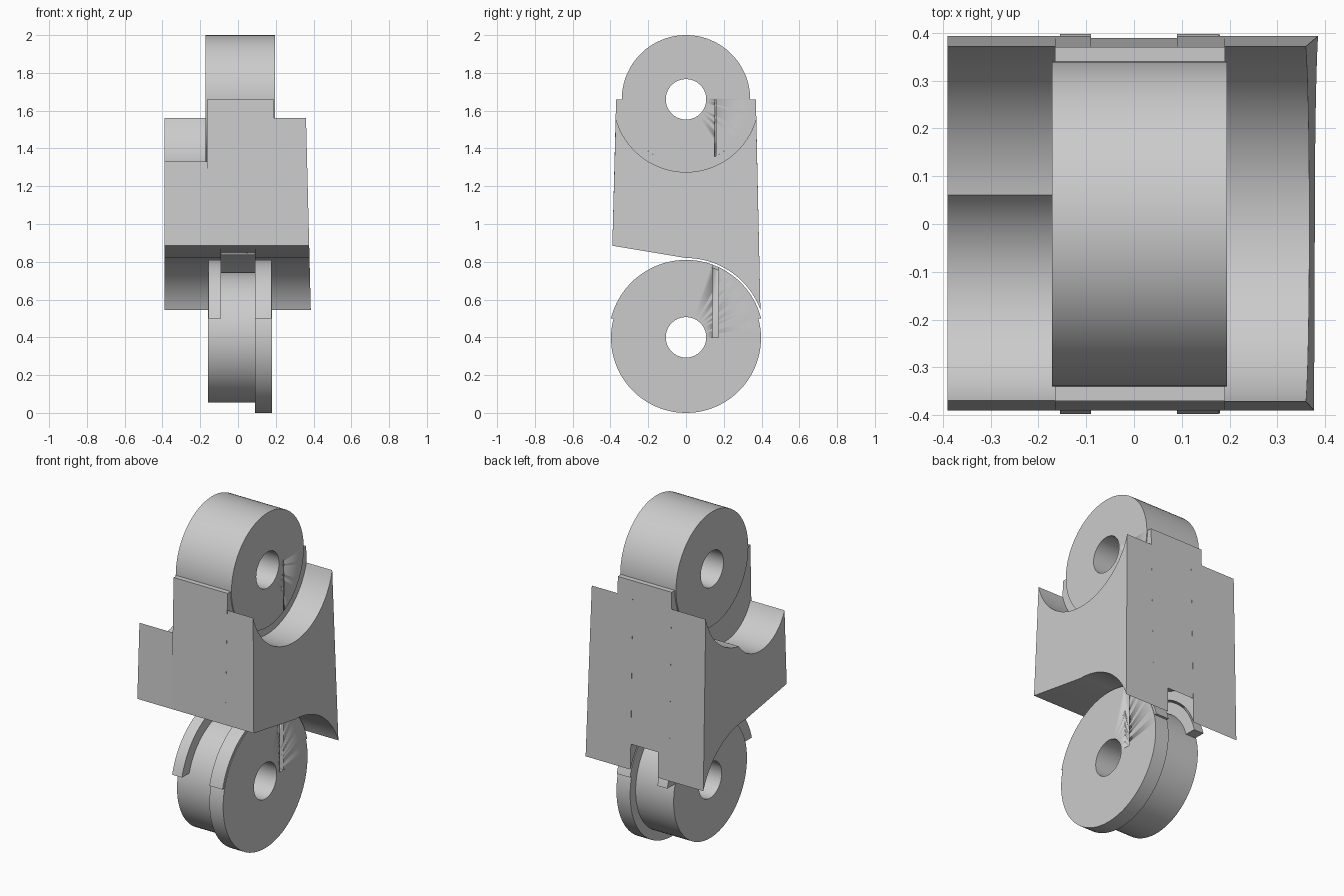
import bpy, bmesh
from math import cos, sin, radians

cube = bpy.data.objects.get("Cube")
if cube:
    bpy.data.objects.remove(cube, do_unlink=True)

grey = bpy.data.materials.new("light_grey")
grey.use_nodes = True
color = (0.6, 0.6, 0.6, 1)
grey.diffuse_color = color
grey.node_tree.nodes["Principled BSDF"].inputs["Base Color"].default_value = color


def arc(y, z, r, a0, a1, n=40):
    """Points on a circle in the side plane, angles in degrees."""
    angles = [radians(a0 + (a1 - a0) * i / n) for i in range(n + 1)]
    return [(y + r * cos(a), z + r * sin(a)) for a in angles]


def circle(z, r):
    return arc(0, z, r, 0, 360, 96)[:-1]


def slab(name, outline, x0, x1, hole=None, taper=0.0):
    """Extrude a side profile along x; taper leans the outer end with height."""
    bm = bmesh.new()
    edges = []
    for loop in (outline, hole or []):
        vs = [bm.verts.new((x0, y, z)) for y, z in loop]
        edges += [bm.edges.new((vs[i - 1], vs[i])) for i in range(len(vs))]
    bmesh.ops.triangle_fill(bm, edges=edges, use_beauty=True)
    ext = bmesh.ops.extrude_face_region(bm, geom=bm.faces[:])
    for v in ext["geom"]:
        if isinstance(v, bmesh.types.BMVert):
            v.co.x = x1 + taper * (1.56 - v.co.z)
    bmesh.ops.recalc_face_normals(bm, faces=bm.faces[:])
    mesh = bpy.data.meshes.new(name)
    bm.to_mesh(mesh)
    bm.free()
    obj = bpy.data.objects.new(name, mesh)
    bpy.context.collection.objects.link(obj)
    mesh.materials.append(grey)
    bpy.ops.object.select_all(action="DESELECT")
    obj.select_set(True)
    bpy.context.view_layer.objects.active = obj
    bpy.ops.object.shade_smooth_by_angle(angle=radians(25))
    return obj


def cut(obj, cutter):
    mod = obj.modifiers.new("slot", "BOOLEAN")
    mod.operation = "DIFFERENCE"
    mod.solver = "EXACT"
    mod.object = cutter


TOP, LOW, BORE = 1.66, 0.40, 0.107

# Underside and top edges of the body, front to back and back to front
underside = [(-0.39, 0.885)] + arc(0, LOW, 0.42, 90, 20.3)
channel = [(-0.39, 0.885)] + arc(0.05, LOW, 0.45, 105, 41)
saddle = arc(0, TOP, 0.385, -15, -165)
double_saddle = arc(0, TOP, 0.385, -15, -81) + arc(-0.141, 1.423, 0.247, -35.4, -157.9)
seat = [(0.37, TOP)] + arc(0, TOP, 0.34, 0, -180) + [(-0.37, TOP)]

# Body
slab("body_right_side", underside + double_saddle, -0.39, -0.165)
slab("body_right_web", underside + seat, -0.165, -0.09)
slab("body_center", channel + seat, -0.09, 0.09)
web = slab("body_left_web", underside + seat, 0.09, 0.19)
slab("body_left_side", underside + saddle, 0.19, 0.36, taper=0.025)

# Upper knuckle
ring = slab("upper_ring", circle(TOP, 0.34), -0.172, 0.195, circle(TOP, BORE))

# Lower knuckle
slab("lower_hub", circle(LOW, 0.345), -0.16, 0.09, circle(LOW, BORE))
flange = slab("lower_flange", circle(0.397, 0.397), 0.09, 0.18, circle(LOW, BORE))
rim = arc(0, LOW, 0.41, 14, 166) + arc(0, LOW, 0.34, 163, 17)
slab("right_arm", rim, -0.155, -0.09)
left_arm = slab("left_arm", rim, 0.09, 0.177)


# Narrow vertical slots on the left faces
def slot_cutter(name, half, z0, z1, x0):
    y = 0.155
    box = [(y - half, z0), (y + half, z0), (y + half, z1), (y - half, z1)]
    obj = slab(name, box, x0, 0.3)
    obj.hide_render = True
    obj.hide_set(True)
    return obj


lower_slot = slot_cutter("lower_slot_cutter", 0.016, LOW, 0.9, 0.11)
cut(flange, lower_slot)
cut(left_arm, lower_slot)
cut(ring, slot_cutter("upper_slot_cutter", 0.004, 1.3, TOP, 0.17))
